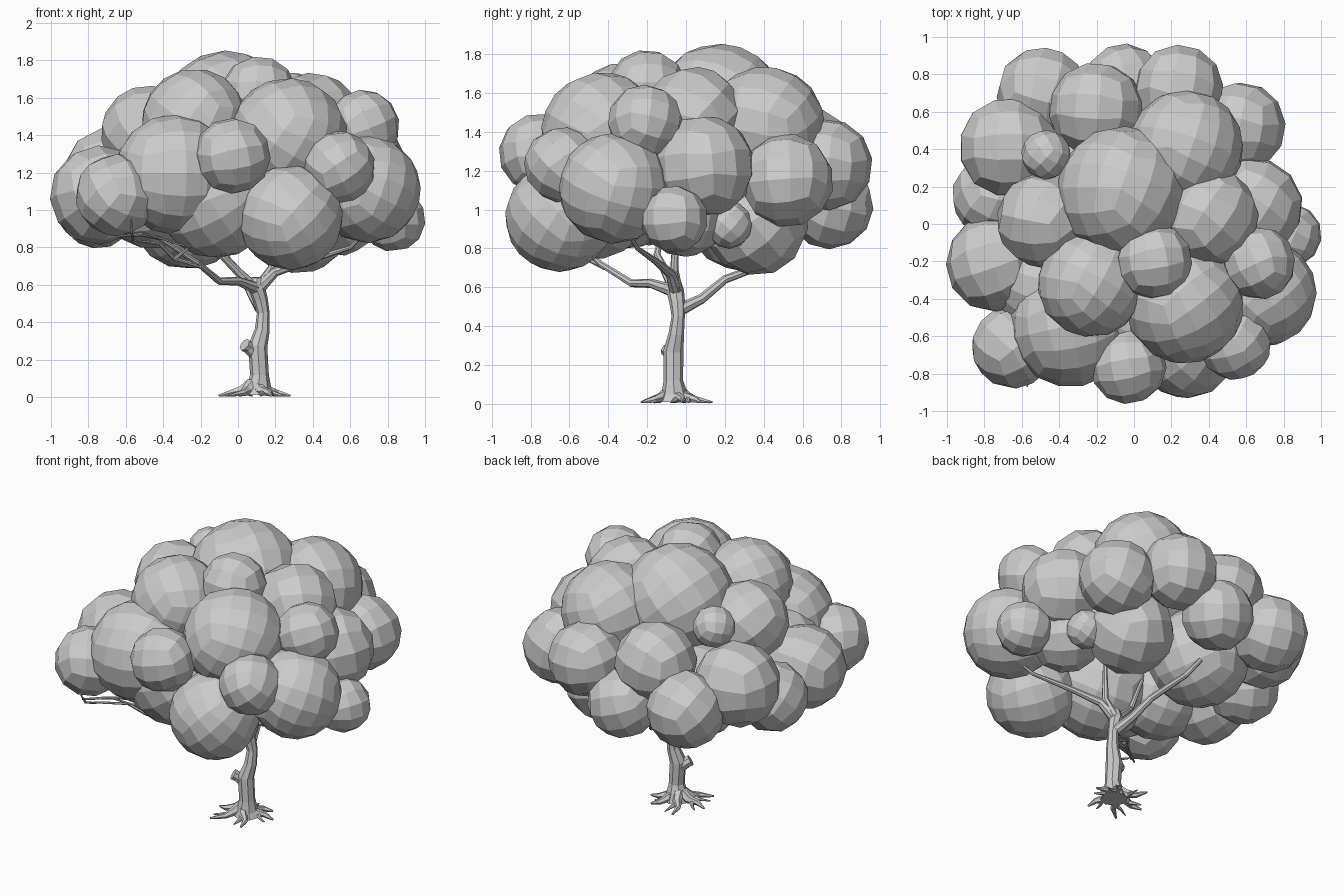
import bpy, bmesh, math, random
from mathutils import Vector, Euler

random.seed(4)
if "Cube" in bpy.data.objects:
    bpy.data.objects.remove(bpy.data.objects["Cube"])

grey = bpy.data.materials.new("plain grey")
grey.use_nodes = True
grey.diffuse_color = (0.6, 0.6, 0.6, 1)
grey.node_tree.nodes["Principled BSDF"].inputs["Base Color"].default_value = (0.6, 0.6, 0.6, 1)


def add_object(name, mesh):
    obj = bpy.data.objects.new(name, mesh)
    bpy.context.collection.objects.link(obj)
    mesh.materials.clear()
    mesh.materials.append(grey)
    return obj


def leaf_clump(name, x, y, z, r):
    """Faceted ball made from a cube with gridded sides."""
    bm = bmesh.new()
    bmesh.ops.create_cube(bm, size=2)
    cuts = 3 if r > 0.27 else 2
    bmesh.ops.subdivide_edges(bm, edges=bm.edges[:], cuts=cuts, use_grid_fill=True)
    turn = Euler([random.uniform(0, math.pi) for _ in range(3)]).to_matrix()
    for v in bm.verts:
        # even out the grid spacing before projecting to the ball
        p = Vector([math.tan(c * math.pi / 4) for c in v.co])
        v.co = turn @ p.normalized() * r * 1.025 + Vector((x, y, z))
    mesh = bpy.data.meshes.new(name)
    bm.to_mesh(mesh)
    bm.free()
    add_object(name, mesh)


def limb(name, points, sides=8):
    """Tapered tube through (x, y, z, radius) points."""
    curve = bpy.data.curves.new(name, "CURVE")
    curve.dimensions = "3D"
    curve.bevel_depth = 1
    curve.bevel_resolution = (sides - 4) // 2
    curve.use_fill_caps = True
    spline = curve.splines.new("POLY")
    spline.use_smooth = False
    spline.points.add(len(points) - 1)
    for point, (x, y, z, r) in zip(spline.points, points):
        point.co = (x, y, z, 1)
        point.radius = r
    helper = bpy.data.objects.new(name + " path", curve)
    bpy.context.collection.objects.link(helper)
    deps = bpy.context.evaluated_depsgraph_get()
    mesh = bpy.data.meshes.new_from_object(helper.evaluated_get(deps))
    bpy.data.objects.remove(helper)
    add_object(name, mesh)


# Leaf clumps of the crown: x, y, z, radius
upper = [(-.06, .17, 1.5, .345), (.28, .41, 1.43, .3), (.4, .04, 1.47, .26),
         (.11, -.2, 1.62, .2), (.27, -.43, 1.39, .31), (-.23, -.32, 1.47, .28),
         (-.48, .02, 1.41, .25), (-.47, .37, 1.5, .13), (.67, -.21, 1.45, .19)]
middle = [(-.67, .41, 1.18, .265), (.57, .52, 1.15, .235), (.24, .72, 1.23, .235),
          (-.2, .61, 1.28, .25), (-.34, -.55, 1.19, .315), (-.03, -.76, 1.29, .2),
          (.54, -.64, 1.23, .19), (.69, -.37, 1.11, .28), (.64, .09, 1.22, .26)]
lower = [(-.49, .7, 1.07, .24), (-.05, .74, 1.02, .22), (-.75, .15, 1.02, .22),
         (-.74, -.21, 1.08, .26), (-.65, -.66, 1.08, .215), (.28, -.65, .96, .275),
         (.83, -.06, .95, .17), (.33, .36, .93, .265), (.57, .22, .92, .12), (.54, -.01, .98, .22),
         (-.27, .3, 1.0, .31), (-.12, -.48, 1.07, .32), (-.46, -.32, 1.08, .28)]
for tier, clumps in (("upper", upper), ("middle", middle), ("lower", lower)):
    for i, clump in enumerate(clumps):
        leaf_clump(f"{tier}_leaf_clump_{i + 1}", *clump)

# Trunk with a cut branch stub
limb("trunk", [(.11, -.06, .01, .085), (.11, -.06, .05, .068), (.115, -.065, .12, .05),
               (.105, -.065, .27, .052), (.13, -.05, .36, .04), (.135, -.04, .45, .034),
               (.12, -.045, .52, .04), (.1, -.055, .58, .045), (.1, -.06, .64, .03)])
limb("trunk_stub", [(.1, -.06, .22, .034), (.055, -.085, .265, .034), (.035, -.1, .28, .036)])

# Branches
limb("back_branch", [(.12, -.04, .48, .034), (.08, .08, .54, .026), (.03, .2, .64, .022),
                     (-.05, .44, .73, .018), (-.1, .52, .82, .014)])
limb("front_branch", [(.1, -.06, .58, .034), (0, -.18, .62, .024), (-.1, -.28, .62, .02),
                      (-.22, -.44, .72, .016), (-.42, -.56, .85, .012),
                      (-.52, -.68, .87, .01), (-.64, -.76, .86, .006)])
limb("right_branch", [(.1, -.05, .57, .036), (.2, -.08, .67, .026), (.38, -.15, .73, .018),
                      (.6, -.25, .8, .012), (.68, -.3, .88, .008)])
limb("middle_branch", [(.1, -.05, .57, .034), (0, -.1, .67, .024), (-.1, -.15, .77, .018),
                       (-.15, -.1, .97, .012)])
limb("top_branch", [(.11, -.05, .58, .034), (.18, -.06, .69, .022), (.19, -.05, .92, .014)])

# Thin twigs
limb("outer_twig", [(-.2, -.42, .7, .012), (-.34, -.5, .74, .01), (-.42, -.58, .82, .009),
                    (-.58, -.72, .84, .006)], 6)
limb("hanging_twig", [(-.34, -.5, .74, .01), (-.26, -.54, .8, .008), (-.48, -.66, .87, .006)], 6)
limb("upright_twig", [(-.56, -.72, .84, .006), (-.57, -.82, .88, .008), (-.57, -.87, .95, .004)], 6)

# Roots spreading over the ground, each with a small side root
for i in range(6):
    a = math.tau * i / 6 + random.uniform(-.2, .2)
    reach = random.uniform(.18, .22)

    def at(distance, height, radius, bend=0):
        return (.09 + math.cos(a + bend) * distance, -.06 + math.sin(a + bend) * distance,
                height, radius)

    limb(f"root_{i + 1}", [at(.02, .07, .035), at(.07, .035, .028), at(.13, .022, .018, .15),
                           at(reach, .008, .006)], 6)
    limb(f"side_root_{i + 1}", [at(.09, .025, .016), at(.13, .012, .009, -.25),
                                at(reach - .03, .006, .004, -.3)], 6)
